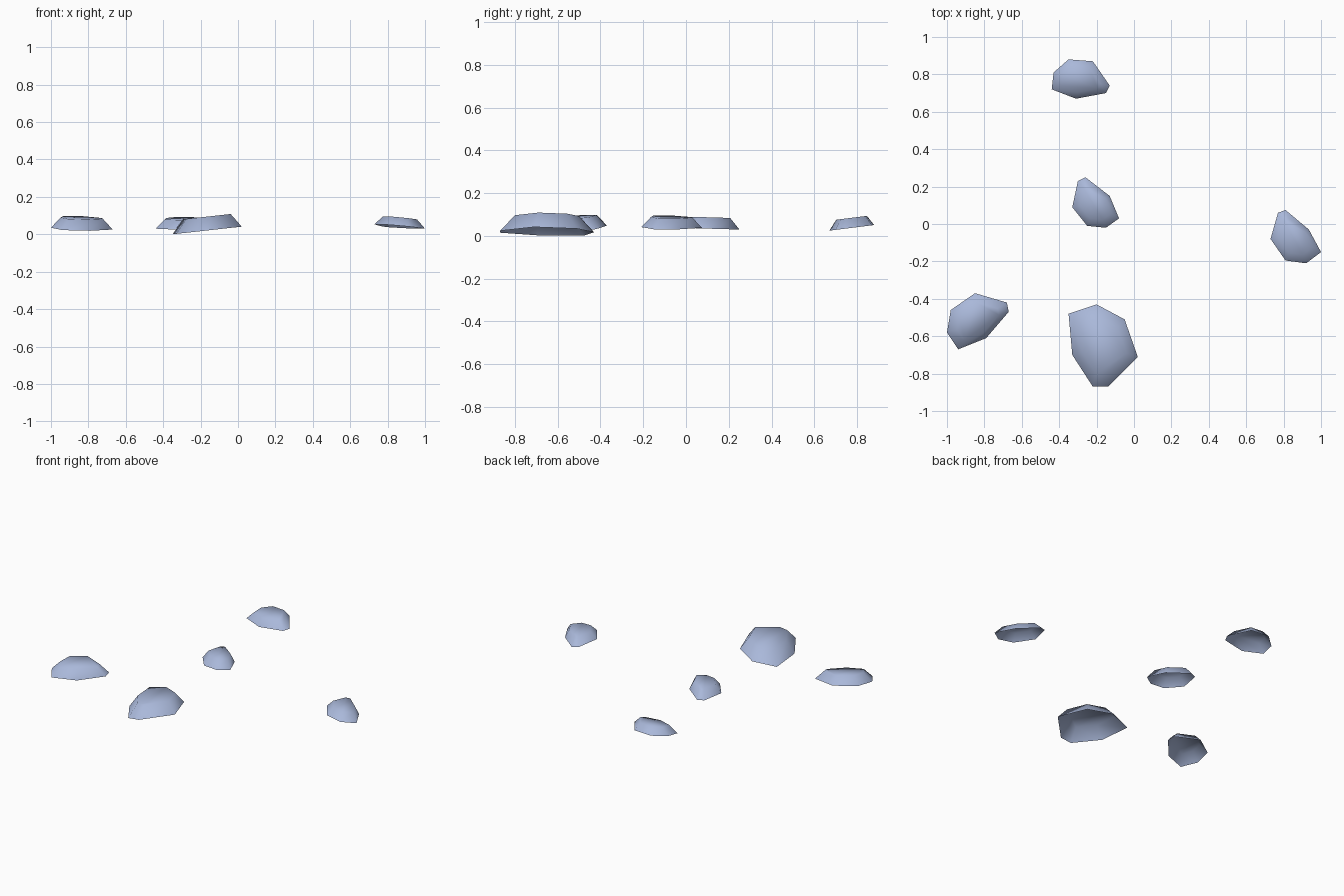
import bpy

if "Cube" in bpy.data.objects:
    bpy.data.objects.remove(bpy.data.objects["Cube"])

# one flat blue-grey for all stones
mat = bpy.data.materials.new("blue_grey_stone")
mat.diffuse_color = (0.40, 0.48, 0.70, 1.0)
mat.use_nodes = True
mat.node_tree.nodes["Principled BSDF"].inputs["Base Color"].default_value = mat.diffuse_color

# name: outline (clockwise from above), base z at the centre, slope in x, slope in y, height
STONES = {
    "large_front_stone": ([(-.35, -.48), (-.20, -.43), (-.05, -.51), (.02, -.71),
                           (-.14, -.87), (-.22, -.87), (-.33, -.70)], .0205, .11, 0, .074),
    "left_stone": ([(-.98, -.46), (-.85, -.37), (-.68, -.42), (-.67, -.47),
                    (-.79, -.61), (-.94, -.67), (-1.0, -.58)], .031, -.065, .103, .056),
    "back_stone": ([(-.44, .72), (-.43, .81), (-.35, .88), (-.22, .87),
                    (-.13, .74), (-.15, .70), (-.31, .67)], .037, 0, .125, .047),
    "centre_stone": ([(-.33, .09), (-.30, .23), (-.26, .25), (-.13, .15),
                      (-.08, .03), (-.15, -.02), (-.25, -.01)], .033, 0, -.03, .053),
    "right_stone": ([(.73, -.08), (.77, .06), (.81, .075), (.935, -.03),
                     (1.0, -.15), (.92, -.21), (.81, -.195)], .039, -.098, -.05, .047),
}
TOP_SCALE = 0.68


def stone(name, outline, z0, sx, sy, height):
    """Shallow open-bottomed shell: tilted outline, sloped walls, smaller flat cap."""
    pts = outline[::-1]
    n = len(pts)
    cx = (min(p[0] for p in pts) + max(p[0] for p in pts)) / 2
    cy = (min(p[1] for p in pts) + max(p[1] for p in pts)) / 2

    def ring(scale, lift):
        return [(cx + (x - cx) * scale, cy + (y - cy) * scale,
                 z0 + lift + sx * (x - cx) * scale + sy * (y - cy) * scale)
                for x, y in pts]

    verts = ring(1, 0) + ring(TOP_SCALE, height)
    faces = [(i, (i + 1) % n, n + (i + 1) % n, n + i) for i in range(n)]
    faces.append(tuple(range(n, 2 * n)))
    mesh = bpy.data.meshes.new(name)
    mesh.from_pydata(verts, [], faces)
    mesh.materials.append(mat)
    for p in mesh.polygons:
        p.use_smooth = True
    mesh.update()
    bpy.context.collection.objects.link(bpy.data.objects.new(name, mesh))


for name, args in STONES.items():
    stone(name, *args)
